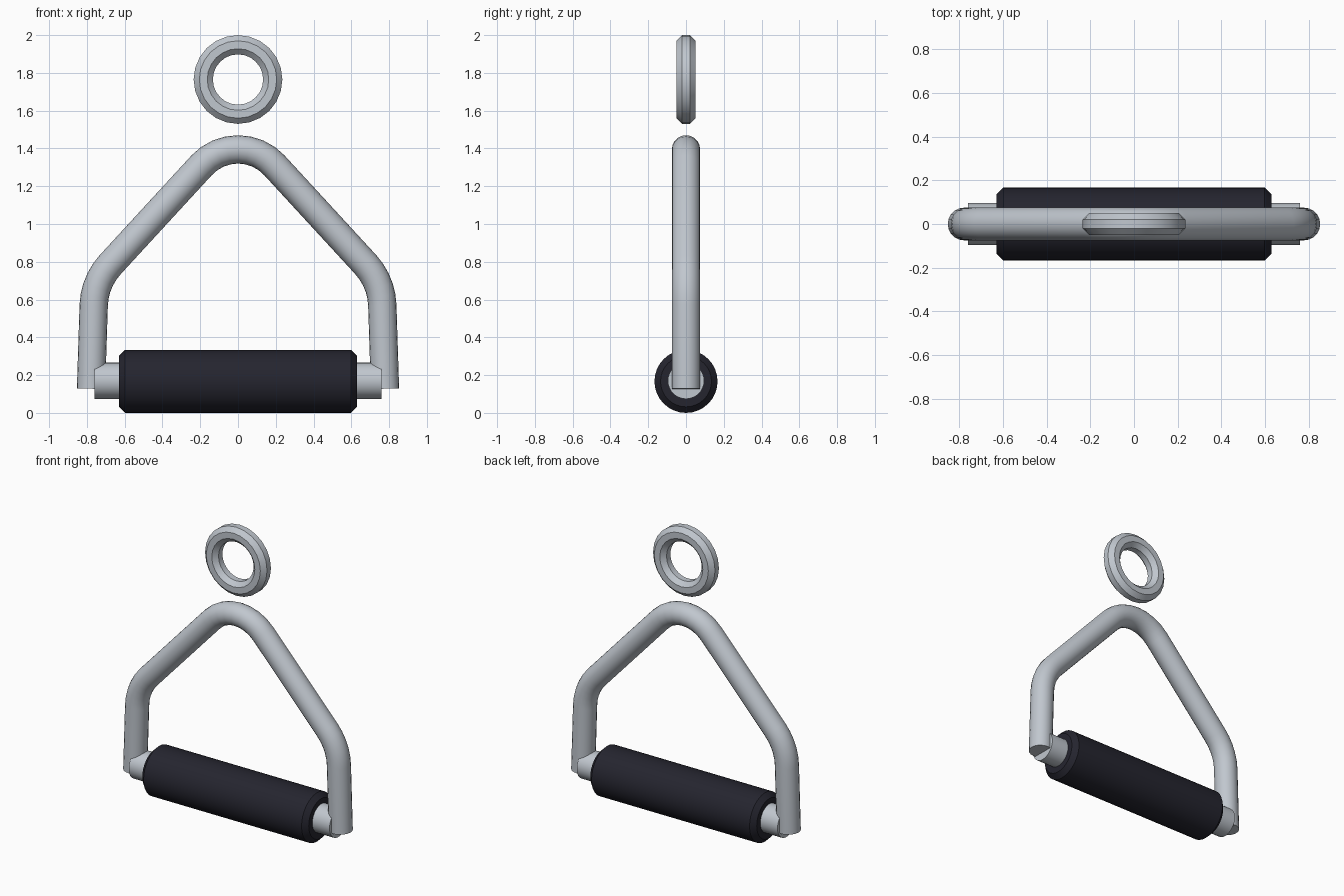
import bpy, bmesh, math
from mathutils import Vector

cube = bpy.data.objects.get("Cube")
if cube:
    bpy.data.objects.remove(cube, do_unlink=True)


def material(name, rgb, rough):
    m = bpy.data.materials.new(name)
    m.use_nodes = True
    m.diffuse_color = (*rgb, 1)
    bsdf = m.node_tree.nodes["Principled BSDF"]
    bsdf.inputs["Base Color"].default_value = (*rgb, 1)
    bsdf.inputs["Roughness"].default_value = rough
    return m


STEEL = material("pale steel", (0.53, 0.57, 0.62), 0.5)
RUBBER = material("dark rubber", (0.018, 0.018, 0.028), 0.8)


def smooth(obj):
    bpy.ops.object.select_all(action="DESELECT")
    obj.select_set(True)
    bpy.context.view_layer.objects.active = obj
    bpy.ops.object.shade_smooth_by_angle(angle=math.radians(30))


def lathe(name, profile, axis, z, steps, mat, closed=False):
    """Turn (along, radius) points about a horizontal axis at height z."""
    axis = Vector(axis)
    bm = bmesh.new()
    verts = [bm.verts.new(axis * a + Vector((0, 0, r))) for a, r in profile]
    edges = [bm.edges.new(p) for p in zip(verts, verts[1:])]
    if closed:
        edges.append(bm.edges.new((verts[-1], verts[0])))
    bmesh.ops.spin(bm, geom=verts + edges, cent=(0, 0, 0), axis=axis,
                   angle=math.tau, steps=steps, use_merge=True)
    bmesh.ops.remove_doubles(bm, verts=bm.verts, dist=1e-5)
    bmesh.ops.recalc_face_normals(bm, faces=bm.faces)
    mesh = bpy.data.meshes.new(name)
    bm.to_mesh(mesh)
    bm.free()
    mesh.materials.append(mat)
    obj = bpy.data.objects.new(name, mesh)
    obj.location.z = z
    bpy.context.collection.objects.link(obj)
    smooth(obj)
    return obj


def fillet(before, corner, after, length, steps):
    """Points of an arc rounding a corner, starting length away from it."""
    u = (before - corner).normalized()
    v = (after - corner).normalized()
    half = u.angle(v) / 2
    radius = length * math.tan(half)
    mid = (u + v).normalized()
    centre = corner + mid * (radius / math.sin(half))
    side = (u - v).normalized()
    sweep = math.pi / 2 - half
    return [centre + radius * (side * math.sin(t) - mid * math.cos(t))
            for t in (sweep * (1 - 2 * i / steps) for i in range(steps + 1))]


# Bent steel frame: two legs, two shoulders and a rounded peak
foot = Vector((0.778, 0, 0.128))
shoulder = Vector((0.76, 0, 0.694))
peak = Vector((0, 0, 1.52))


def flip(p):
    return Vector((-p.x, p.y, p.z))


half_path = [foot] + fillet(foot, shoulder, peak, 0.125, 5)
path = (half_path + fillet(shoulder, peak, flip(shoulder), 0.285, 8)
        + [flip(p) for p in reversed(half_path)])
curve = bpy.data.curves.new("frame", "CURVE")
curve.dimensions = "3D"
curve.bevel_depth = 0.075
curve.bevel_resolution = 8
curve.use_fill_caps = True
spline = curve.splines.new("POLY")
spline.points.add(len(path) - 1)
for point, co in zip(spline.points, path):
    point.co = (*co, 1)
curve.materials.append(STEEL)
frame = bpy.data.objects.new("frame", curve)
bpy.context.collection.objects.link(frame)
bpy.ops.object.select_all(action="DESELECT")
frame.select_set(True)
bpy.context.view_layer.objects.active = frame
bpy.ops.object.convert(target="MESH")
smooth(bpy.context.object)

# Steel crossbar and chamfered rubber grip
X_AXIS, Y_AXIS = (1, 0, 0), (0, 1, 0)
lathe("crossbar", [(-0.76, 0), (-0.76, 0.096), (0.76, 0.096), (0.76, 0)],
      X_AXIS, 0.17, 32, STEEL)
lathe("grip", [(-0.63, 0), (-0.63, 0.135), (-0.598, 0.167),
               (0.598, 0.167), (0.63, 0.135), (0.63, 0)],
      X_AXIS, 0.167, 32, RUBBER)

# Hanging ring with an eight-sided section
section = [(0.055 * math.sin(a), 0.184 + 0.055 * math.cos(a))
           for a in (math.tau * (i + 0.5) / 8 for i in range(8))]
lathe("hanging_ring", section, Y_AXIS, 1.765, 24, STEEL, closed=True)
